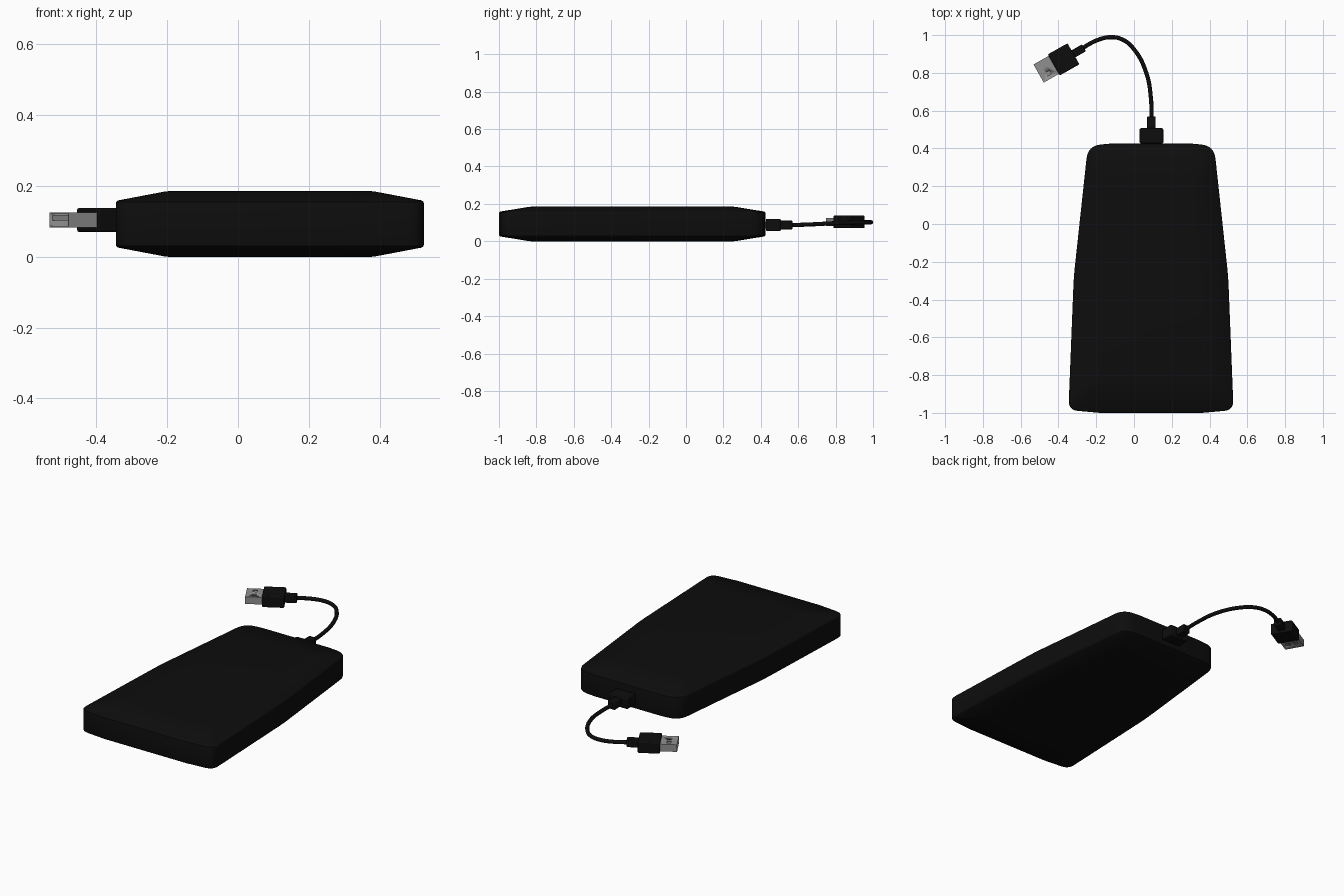
import bpy, bmesh, math
from mathutils import Vector, Matrix

if "Cube" in bpy.data.objects:
    bpy.data.objects.remove(bpy.data.objects["Cube"])


def material(name, v):
    m = bpy.data.materials.new(name)
    m.diffuse_color = (v, v, v, 1)
    m.use_nodes = True
    m.node_tree.nodes["Principled BSDF"].inputs["Base Color"].default_value = m.diffuse_color
    return m


BLACK = material("black_plastic", 0.004)
METAL = material("plug_metal", 0.28)


def add(name, bm, mat, matrix=Matrix(), bevel=0.0):
    bmesh.ops.recalc_face_normals(bm, faces=bm.faces)
    me = bpy.data.meshes.new(name)
    bm.to_mesh(me)
    bm.free()
    ob = bpy.data.objects.new(name, me)
    bpy.context.collection.objects.link(ob)
    ob.matrix_world = matrix
    me.materials.append(mat)
    if bevel:
        b = ob.modifiers.new("bevel", 'BEVEL')
        b.width, b.segments = bevel, 2
    bpy.ops.object.select_all(action='DESELECT')
    ob.select_set(True)
    bpy.context.view_layer.objects.active = ob
    bpy.ops.object.shade_smooth_by_angle(angle=math.radians(35))
    return ob


def box(name, lo, hi, mat, matrix=Matrix(), bevel=0.0):
    bm = bmesh.new()
    bmesh.ops.create_cube(bm, size=1)
    lo, hi = Vector(lo), Vector(hi)
    for v in bm.verts:
        v.co = (lo + hi) / 2 + v.co * (hi - lo)
    return add(name, bm, mat, matrix, bevel)


def cut(ob, cutter):
    m = ob.modifiers.new("cut", 'BOOLEAN')
    m.object, m.operation, m.solver = cutter, 'DIFFERENCE', 'EXACT'
    cutter.hide_render = True
    cutter.hide_viewport = True
    cutter.display_type = 'WIRE'


# Tapered case: right half of the outline as (half width, y, corner radius)
half = [(0.27, -1.0, 0), (0.437, -0.985, 0.05), (0.409, -0.28, 0.06),
        (0.334, 0.415, 0.07), (0.22, 0.425, 0)]
pts = [(Vector((x, y)), r) for x, y, r in half]
pts += [(Vector((-x, y)), r) for x, y, r in reversed(half)]
outline = []
for i, (p, r) in enumerate(pts):
    if not r:
        outline.append(p)
        continue
    a = p + (pts[i - 1][0] - p).normalized() * r
    c = p + (pts[(i + 1) % len(pts)][0] - p).normalized() * r
    for k in range(7):
        t = k / 6
        outline.append(a * (1 - t) ** 2 + p * 2 * t * (1 - t) + c * t * t)

# Rings as (inset amount, z): sloped rim, upright side, sloped rim
bm = bmesh.new()
rings = []
for t, z in [(1, 0), (0.93, 0.001), (0.04, 0.026), (0.01, 0.030), (0, 0.036),
             (0, 0.149), (0.01, 0.155), (0.04, 0.159), (0.93, 0.184), (1, 0.185)]:
    rings.append([bm.verts.new((0.09 + p.x * (1 - 0.34 * t),
                                -0.2875 + (p.y + 0.2875) * (1 - 0.24 * t), z))
                  for p in outline])
n = len(outline)
for lo, hi in zip(rings, rings[1:]):
    for i in range(n):
        j = (i + 1) % n
        bm.faces.new((lo[i], lo[j], hi[j], hi[i]))
bm.faces.new(rings[0])
bm.faces.new(rings[-1])
add("drive_case", bm, BLACK)

# Small plug at the back of the case
box("small_plug_metal", (0.04, 0.38, 0.068), (0.145, 0.44, 0.107), METAL)
box("small_plug_grip", (0.03, 0.427, 0.055), (0.155, 0.507, 0.12), BLACK, bevel=0.006)
box("small_plug_sleeve", (0.07, 0.50, 0.064), (0.115, 0.57, 0.11), BLACK, bevel=0.004)

# Large plug frame: local x points out of the open end
big = Matrix.Translation((-0.425, 0.842, 0.104)) @ Matrix.Rotation(math.radians(209.5), 4, 'Z')
box("large_plug_grip", (-0.12, -0.064, -0.034), (0, 0.064, 0.034), BLACK, big, 0.006)
box("large_plug_sleeve", (-0.184, -0.021, -0.022), (-0.11, 0.021, 0.022), BLACK, big, 0.004)
shell = box("large_plug_shell", (-0.01, -0.055, -0.021), (0.092, 0.055, 0.021), METAL, big)
cut(shell, box("shell_cavity", (0.004, -0.05, -0.017), (0.12, 0.05, 0.017), METAL, big))
for side in (-1, 1):
    y = side * 0.025
    cut(shell, box("latch_hole_cutter", (0.034, y - 0.011, -0.05),
                   (0.058, y + 0.011, 0.05), METAL, big))
box("large_plug_tongue", (0, -0.047, -0.002), (0.086, 0.047, 0.014), METAL, big)

# Curved cable between the plugs
path = [(0.092, 0.55, 0.086), (0.09, 0.66, 0.09), (0.065, 0.80, 0.097),
        (0.0, 0.925, 0.1), (-0.06, 0.976, 0.101), (-0.125, 0.989, 0.102),
        (-0.195, 0.973, 0.103), (-0.29, 0.921, 0.104)]
cu = bpy.data.curves.new("cable", 'CURVE')
cu.dimensions = '3D'
cu.bevel_depth, cu.bevel_resolution, cu.use_fill_caps = 0.011, 4, True
sp = cu.splines.new('BEZIER')
sp.bezier_points.add(len(path) - 1)
for b, co in zip(sp.bezier_points, path):
    b.co = co
    b.handle_left_type = b.handle_right_type = 'AUTO'
cu.materials.append(BLACK)
bpy.context.collection.objects.link(bpy.data.objects.new("cable", cu))
